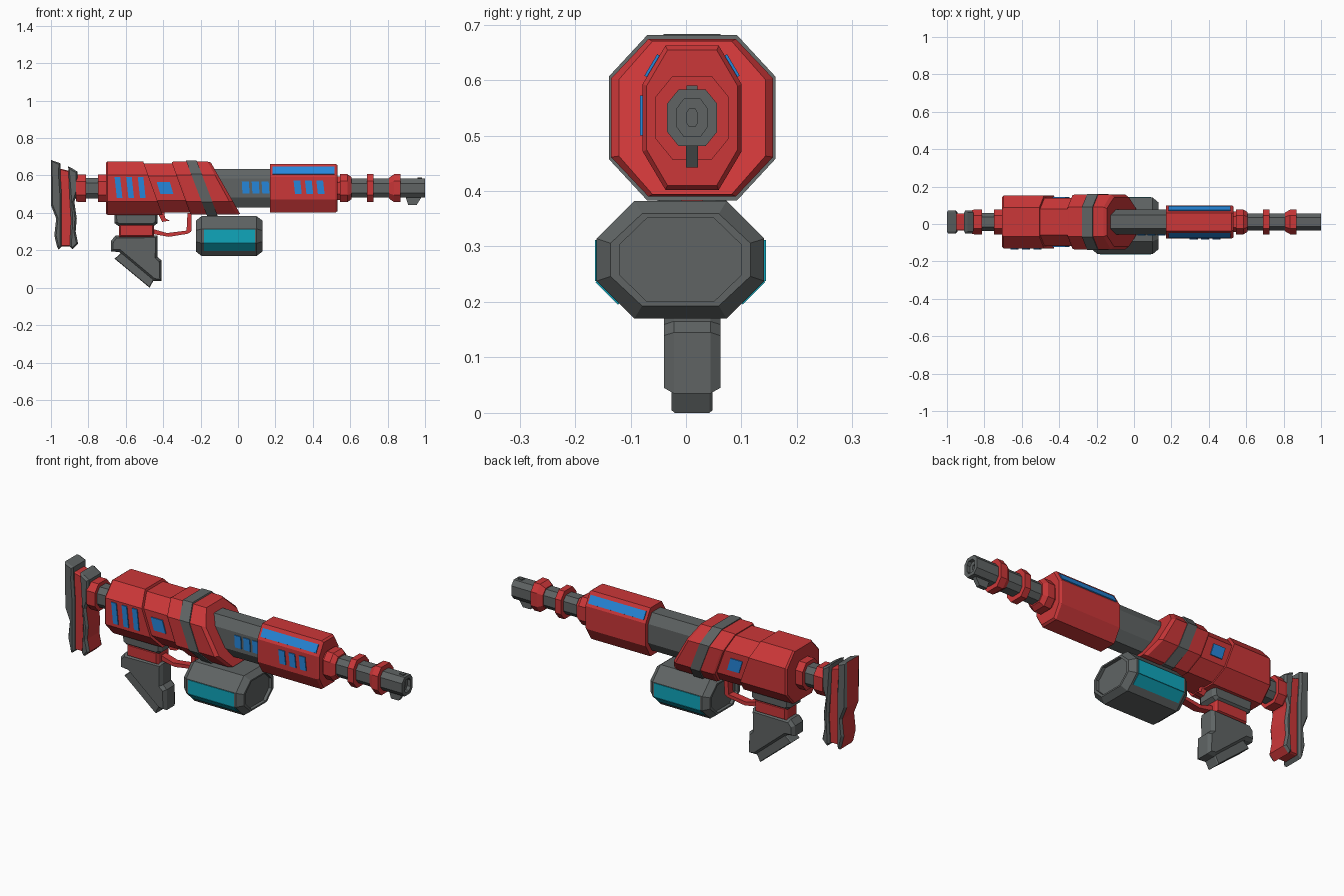
import bpy, bmesh
from mathutils import Vector

if "Cube" in bpy.data.objects:
    bpy.data.objects.remove(bpy.data.objects["Cube"])

CY, CZ = 0.011, 0.532        # axis of the barrel and body


def mat(name, rgb):
    m = bpy.data.materials.new(name)
    m.diffuse_color = (*rgb, 1)
    m.use_nodes = True
    m.node_tree.nodes["Principled BSDF"].inputs["Base Color"].default_value = m.diffuse_color
    return m


RED = mat("red_paint", (0.60, 0.038, 0.040))
DARK = mat("dark_grey_metal", (0.115, 0.127, 0.127))
BLUE = mat("blue_light", (0.019, 0.24, 0.70))
TEAL = mat("teal_glass", (0.005, 0.38, 0.50))


def finish(name, bm, *mats):
    bmesh.ops.recalc_face_normals(bm, faces=bm.faces[:])
    me = bpy.data.meshes.new(name)
    bm.to_mesh(me)
    bm.free()
    for m in mats:
        me.materials.append(m)
    ob = bpy.data.objects.new(name, me)
    bpy.context.collection.objects.link(ob)
    return ob


def loft(name, m, stations, cy=CY, cz=CZ, fw=0.54, fh=0.5):
    """Octagonal body along x; station = (x, half width, half height, slant)."""
    bm = bmesh.new()
    rings = []
    for x, hw, hh, *k in stations:
        k = k[0] if k else 0
        a, b = hw * fw, hh * fh
        pts = [(a, hh), (hw, b), (hw, -b), (a, -hh), (-a, -hh), (-hw, -b), (-hw, b), (-a, hh)]
        rings.append([bm.verts.new((x + k * z, cy + y, cz + z)) for y, z in pts])
    for r, s in zip(rings, rings[1:]):
        for i in range(8):
            j = (i + 1) % 8
            bm.faces.new((r[i], r[j], s[j], s[i]))
    bm.faces.new(rings[0])
    bm.faces.new(rings[-1])
    return finish(name, bm, m)


def slab(name, pts, hw, chamfer, *mats, cy=CY):
    """Side profile (x, z) extruded across y with chamfered rims."""
    bm = bmesh.new()
    h = hw - chamfer
    lo = [bm.verts.new((x, cy - h, z)) for x, z in pts]
    hi = [bm.verts.new((x, cy + h, z)) for x, z in pts]
    n = len(pts)
    caps = [bm.faces.new(lo), bm.faces.new(hi)]
    for i in range(n):
        bm.faces.new((lo[i], lo[(i + 1) % n], hi[(i + 1) % n], hi[i]))
    bmesh.ops.recalc_face_normals(bm, faces=bm.faces[:])
    if chamfer:
        bmesh.ops.inset_individual(bm, faces=caps, thickness=chamfer * 0.8, depth=chamfer)
    return finish(name, bm, *mats)


def plate(name, m, quad, inside, t=0.005):
    """Thin plate on a flat quad, raised away from an inside point."""
    q = [Vector(p) for p in quad]
    n = (q[1] - q[0]).cross(q[2] - q[0]).normalized()
    if n.dot(q[0] - Vector(inside)) < 0:
        n = -n
    bm = bmesh.new()
    lo = [bm.verts.new(p - n * 0.003) for p in q]
    hi = [bm.verts.new(p + n * t) for p in q]
    bm.faces.new(lo)
    bm.faces.new(hi)
    for i in range(4):
        j = (i + 1) % 4
        bm.faces.new((lo[i], lo[j], hi[j], hi[i]))
    return finish(name, bm, m)


def side_window(name, x, w, z0, z1, y, slant=0.0):
    plate(name, BLUE, [(x, y, z1), (x + w, y, z1), (x + w + slant, y, z0), (x + slant, y, z0)],
          (x, CY, CZ))


# Body sections with slanted joints
S = -0.36
loft("rear_body", RED, [(-0.705, .134, .138), (-0.697, .142, .143), (-0.455, .142, .143, S)])
loft("middle_body", RED, [(-0.47, .128, .131, S), (-0.29, .128, .131, S)])
loft("front_body", RED, [(-0.305, .142, .138, S), (-0.295, .146, .142, S),
                         (-0.085, .146, .142, -.55), (-0.067, .132, .138, -.57)])
loft("body_band", DARK, [(-0.222, .150, .149, -.38), (-0.165, .150, .149, -.38)])

# Barrel, shroud and muzzle
loft("inner_barrel", DARK, [(-0.17, .067, .102), (0.19, .067, .102)])
loft("barrel_shroud", RED, [(0.17, .089, .130), (0.522, .089, .130), (0.533, .082, .122)], fh=.47)
loft("muzzle_barrel", DARK, [(0.5, .045, .051), (1.0, .045, .051), (1.0, .027, .034),
                             (0.98, .027, .034), (0.98, .010, .016), (0.94, .010, .016)])
loft("muzzle_neck", RED, [(0.53, .055, .062), (0.55, .055, .062)])
loft("muzzle_ring_1", RED, [(0.545, .066, .075), (0.585, .066, .075), (0.608, .052, .058)])
loft("muzzle_ring_2", RED, [(0.690, .066, .075), (0.725, .066, .075)])
loft("muzzle_ring_3", RED, [(0.808, .050, .056), (0.835, .066, .075), (0.870, .066, .075)])
slab("lower_sight", [(.895, .49), (.91, .442), (.955, .442), (.985, .49)], .011, 0, DARK)
slab("upper_sight", [(.96, .57), (.96, .59), (.985, .59), (.985, .57)], .010, 0, DARK)

# Blue windows
for i in range(3):
    side_window(f"rear_window_{i+1}", -.66 + i * .062, .03, .48, .592, CY - .142, .012)
    side_window(f"barrel_window_{i+1}", .02 + i * .053, .038, .503, .567, CY - .067, .004)
    side_window(f"shroud_window_{i+1}", .297 + i * .061, .036, .50, .572, CY - .089, .008)
for s, label in ((-1, "front"), (1, "back")):
    side_window(f"middle_window_{label}", -.435, .07, .50, .566, CY + s * .128, .02)
    # Light strip on the shroud's upper chamfer
    edge = [(s * (.089 - .041 * t), .061 + .069 * t) for t in (.18, .74)]
    (y0, z0), (y1, z1) = edge
    plate(f"shroud_light_{label}", BLUE,
          [(x, CY + y, CZ + z) for x, y, z in ((.185, y0, z0), (.515, y0, z0), (.515, y1, z1), (.185, y1, z1))],
          (.35, CY, CZ))

# Drum magazine with recessed ends and wrapped side glass
DY, DZ = -.010, .276
loft("drum_magazine", DARK,
     [(-.208, .085, .064), (-.208, .110, .075), (-.225, .110, .075), (-.225, .126, .083), (-.195, .151, .106),
      (.100, .151, .106), (.130, .126, .083), (.130, .110, .075), (.113, .110, .075), (.113, .085, .064)],
     DY, DZ, .55, .36)
for s, label in ((-1, "front"), (1, "back")):
    a, b = (s * .151, -.038), (s * .083, -.106)
    c = (a[0] + (b[0] - a[0]) * .6, a[1] + (b[1] - a[1]) * .6)
    for part, p, q in (("upper", (a[0], .036), a), ("lower", a, c)):
        plate(f"drum_glass_{part}_{label}", TEAL,
              [(x, DY + y, DZ + z) for x, (y, z) in ((-.183, p), (.09, p), (.09, q), (-.183, q))],
              (-.05, DY, DZ), .003)

# Rear tube joining the shoulder stock
loft("stock_tube", DARK, [(-.90, .048, .055), (-.69, .048, .055)])
loft("stock_ring_rear", RED, [(-.865, .064, .070), (-.855, .066, .074), (-.812, .066, .074)])
loft("stock_ring_front", RED, [(-.748, .066, .074), (-.70, .066, .074)])

# Shoulder stock: dark shells around a red core, red outer faces
rear = slab("stock_rear_shell", [(-1, .683), (-1, .44), (-.972, .37), (-.982, .28), (-.968, .22), (-.958, .203),
                                 (-.943, .22), (-.943, .50), (-.95, .60), (-.95, .665)], .062, .012, DARK, RED)
slab("stock_core", [(-.965, .64), (-.965, .22), (-.885, .22), (-.885, .62)], .045, .008, RED)
front = slab("stock_front_shell", [(-.908, .648), (-.89, .64), (-.858, .62), (-.858, .51), (-.875, .46),
                                   (-.862, .37), (-.868, .30), (-.855, .235), (-.885, .205), (-.90, .22),
                                   (-.893, .36), (-.90, .48)], .062, .012, DARK, RED)
for f in rear.data.polygons:
    f.material_index = int(f.normal.x < -.8 and abs(f.normal.y) < .3)
for f in front.data.polygons:
    f.material_index = int(f.normal.x > .6 and abs(f.normal.y) < .3 and f.center.z < .5)

# Grip
slab("grip_mount", [(-.66, .40), (-.66, .345), (-.64, .33), (-.45, .33), (-.43, .345), (-.43, .40)], .060, .018, DARK)
slab("grip_collar", [(-.637, .34), (-.637, .27), (-.45, .27), (-.45, .34)], .052, .014, RED)
slab("grip_handle", [(-.655, .278), (-.43, .278), (-.43, .165), (-.408, .145), (-.408, .035), (-.45, .035),
                     (-.635, .19), (-.68, .195), (-.68, .25)], .051, .018, DARK)
slab("grip_heel", [(-.62, .19), (-.66, .155), (-.473, .0), (-.445, .05), (-.47, .11)], .037, .006, DARK)

# Trigger and guard
slab("trigger_guard", [(-.46, .315), (-.38, .292), (-.275, .305), (-.27, .40), (-.248, .40), (-.25, .30),
                       (-.27, .288), (-.37, .272), (-.46, .288)], .020, 0, RED)
slab("trigger", [(-.435, .41), (-.405, .352), (-.365, .358), (-.39, .372), (-.395, .41)], .012, 0, RED)
